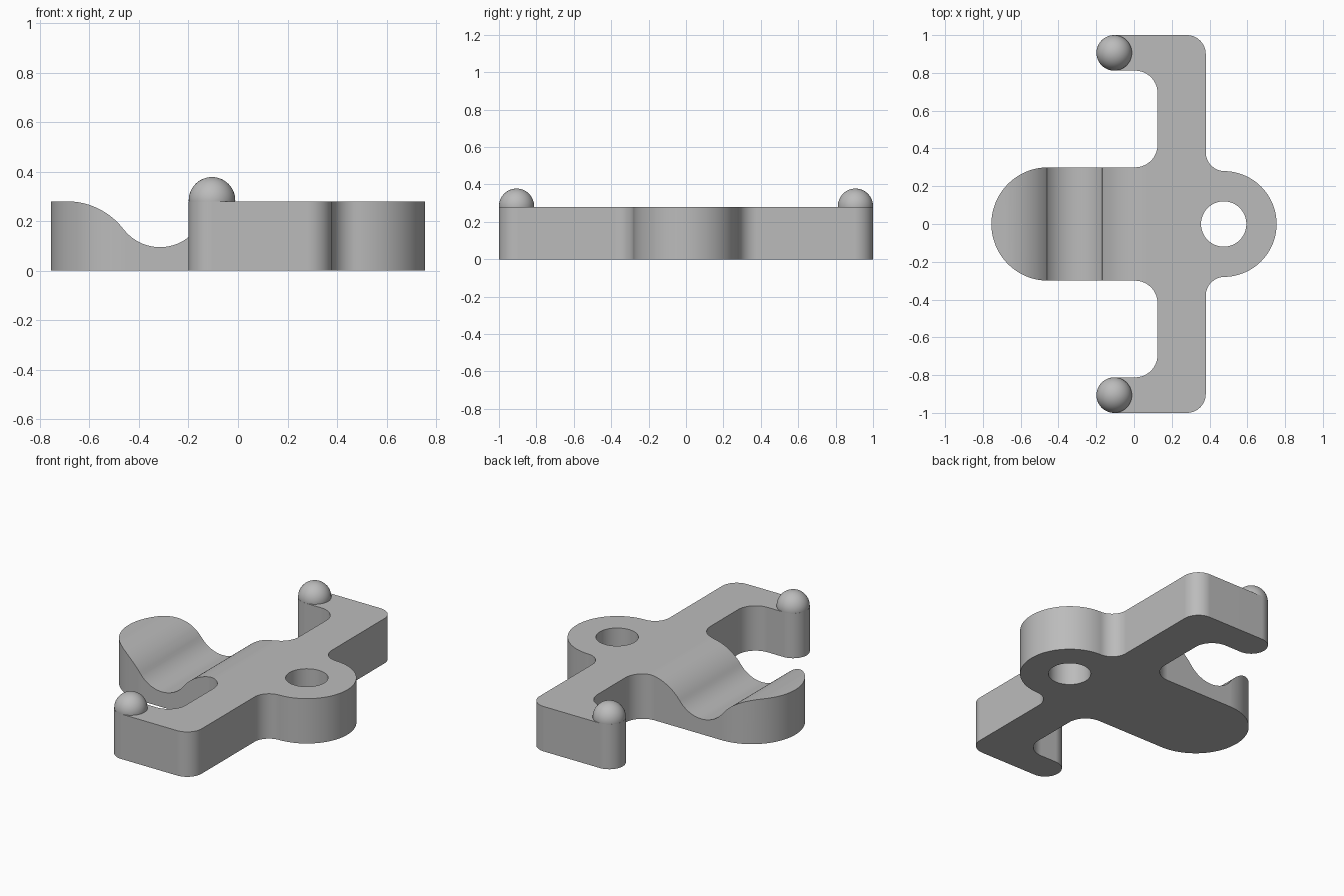
import bpy, bmesh, math

if "Cube" in bpy.data.objects:
    bpy.data.objects.remove(bpy.data.objects["Cube"])

H = 0.28           # plate thickness
TIP = (-0.105, 0.906)
R_TIP = 0.094

grey = bpy.data.materials.new("plain_grey")
grey.diffuse_color = (0.5, 0.5, 0.5, 1)
grey.use_nodes = True
grey.node_tree.nodes["Principled BSDF"].inputs["Base Color"].default_value = grey.diffuse_color


def arc(cx, cy, r, a0, a1, n=14):
    """Points on an arc, angles in degrees."""
    return [(cx + r * math.cos(math.radians(a0 + (a1 - a0) * i / n)),
             cy + r * math.sin(math.radians(a0 + (a1 - a0) * i / n))) for i in range(n + 1)]


def clean(pts):
    out = []
    for p in pts:
        if not out or math.dist(p, out[-1]) > 1e-4:
            out.append(p)
    return out[:-1] if math.dist(out[0], out[-1]) < 1e-4 else out


def prism(name, pts, place, offset):
    """Extrude a closed 2D outline along an offset."""
    bm = bmesh.new()
    face = bm.faces.new([bm.verts.new(place(*p)) for p in clean(pts)])
    ext = bmesh.ops.extrude_face_region(bm, geom=[face])
    bmesh.ops.translate(bm, vec=offset,
                        verts=[g for g in ext["geom"] if isinstance(g, bmesh.types.BMVert)])
    bmesh.ops.recalc_face_normals(bm, faces=bm.faces)
    return finish(name, bm)


def finish(name, bm):
    me = bpy.data.meshes.new(name)
    bm.to_mesh(me)
    bm.free()
    ob = bpy.data.objects.new(name, me)
    bpy.context.collection.objects.link(ob)
    me.materials.append(grey)
    return ob


def activate(ob):
    bpy.ops.object.select_all(action='DESELECT')
    ob.select_set(True)
    bpy.context.view_layer.objects.active = ob


def cut(ob, cutter):
    m = ob.modifiers.new("cut", 'BOOLEAN')
    m.operation, m.solver, m.object = 'DIFFERENCE', 'EXACT', cutter
    activate(ob)
    bpy.ops.object.modifier_apply(modifier=m.name)
    bpy.data.objects.remove(cutter)


# Half outline: eyelet, crossarm, hook, tongue
half = (arc(0.475, 0, 0.28, 0, 89, 28)
        + arc(0.48, 0.38, 0.10, 270, 180)
        + arc(0.28, 0.90, 0.10, 0, 90)
        + arc(*TIP, R_TIP, 90, 270, 28)
        + arc(0.005, 0.692, 0.12, 90, 0)
        + arc(0.005, 0.42, 0.12, 0, -90)
        + arc(-0.455, 0, 0.30, 90, 180, 28))
outline = half + [(x, -y) for x, y in reversed(half)]
plate = prism("plate", outline, lambda x, y: (x, y, 0), (0, 0, H))

# Eyelet hole
cut(plate, prism("hole_cutter", arc(0.475, 0, 0.12, 0, 360, 48),
                 lambda x, y: (x, y, -0.1), (0, 0, 0.6)))

# Wavy saddle across the tongue: concave trough blending into convex shoulders
MID, R_IN, R_OUT, REACH = -0.315, 0.185, 0.287, 0.375
a = math.degrees(math.atan2(R_OUT, REACH))     # direction of the tangent point
wave = (arc(MID - REACH, H - R_OUT, R_OUT, 90, 90 - (90 - a), 16)
        + arc(MID, H, R_IN, 180 + a, 360 - a, 24)
        + arc(MID + REACH, H - R_OUT, R_OUT, 180 - a, 90, 16))
wave += [(MID + REACH, 0.5), (MID - REACH, 0.5)]
cut(plate, prism("saddle_cutter", wave, lambda x, z: (x, -0.6, z), (0, 1.2, 0)))

activate(plate)
bpy.ops.object.shade_smooth_by_angle(angle=math.radians(30))
wn = plate.modifiers.new("flat_shading", 'WEIGHTED_NORMAL')
wn.keep_sharp = True

# Domes on the hook tips
for side, label in ((1, "back"), (-1, "front")):
    bm = bmesh.new()
    bmesh.ops.create_uvsphere(bm, u_segments=40, v_segments=24, radius=R_TIP)
    bmesh.ops.bisect_plane(bm, geom=bm.verts[:] + bm.edges[:] + bm.faces[:],
                           plane_co=(0, 0, -0.005), plane_no=(0, 0, 1), clear_inner=True)
    dome = finish(label + "_dome", bm)
    dome.location = (TIP[0], side * TIP[1], H + 0.004)
    activate(dome)
    bpy.ops.object.shade_smooth_by_angle(angle=math.radians(40))
